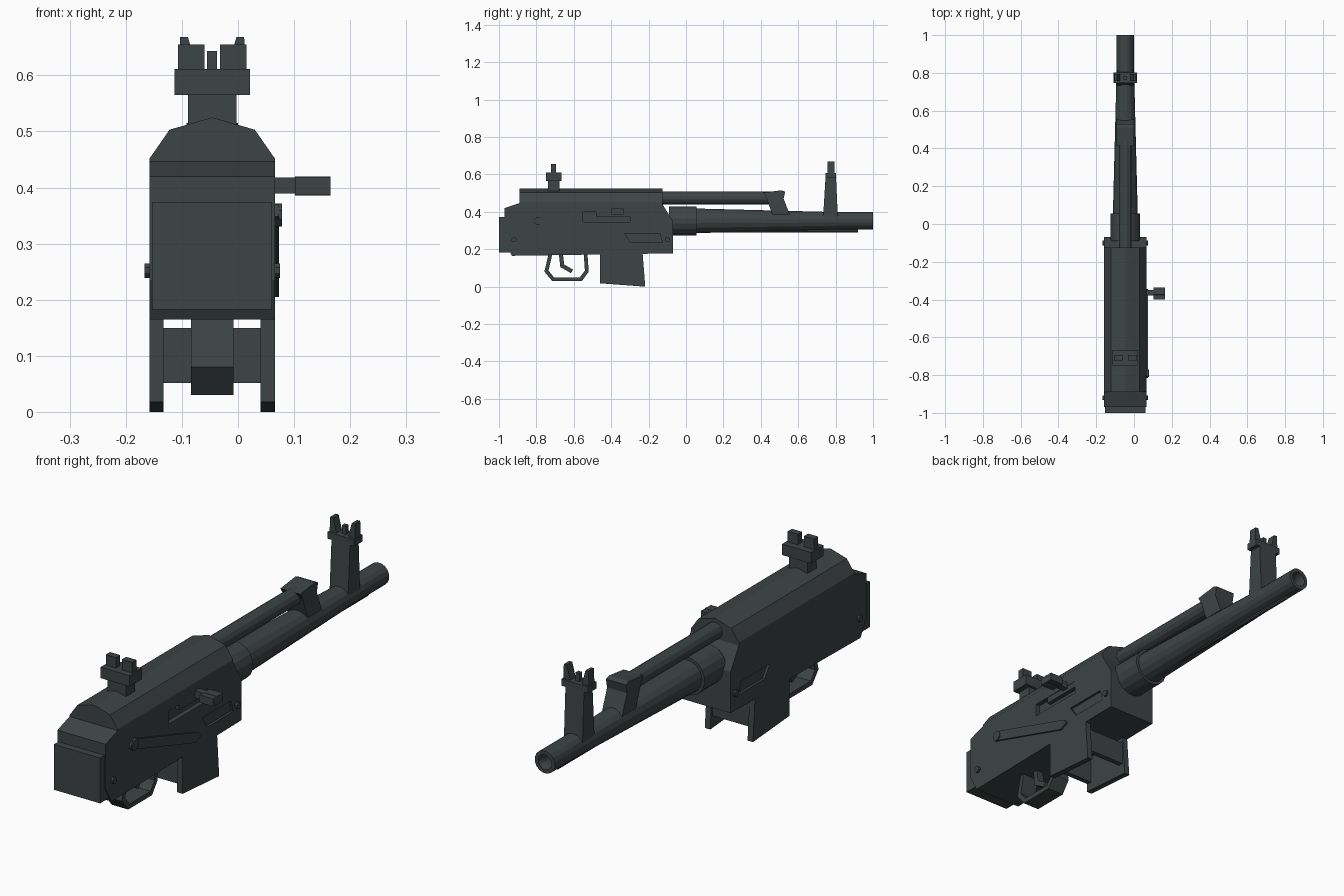
import bpy, bmesh, math
from mathutils import Vector

if "Cube" in bpy.data.objects:
    bpy.data.objects.remove(bpy.data.objects["Cube"])

CX = -0.046          # centre line of the gun body
HW = 0.1115          # half width of the receiver

metal = bpy.data.materials.new("dark_gunmetal")
metal.diffuse_color = (0.047, 0.057, 0.057, 1)
metal.use_nodes = True
metal.node_tree.nodes["Principled BSDF"].inputs["Base Color"].default_value = metal.diffuse_color


def finish(name, bm):
    bmesh.ops.recalc_face_normals(bm, faces=bm.faces)
    me = bpy.data.meshes.new(name)
    bm.to_mesh(me)
    bm.free()
    me.materials.append(metal)
    ob = bpy.data.objects.new(name, me)
    bpy.context.collection.objects.link(ob)
    return ob


def extrude(name, pts, a, b, axis="x"):
    """Extrude a 2D profile: (y, z) along x or (x, z) along y."""
    bm = bmesh.new()
    place = (lambda p, t: (t, p[0], p[1])) if axis == "x" else (lambda p, t: (p[0], t, p[1]))
    lo = [bm.verts.new(place(p, a)) for p in pts]
    hi = [bm.verts.new(place(p, b)) for p in pts]
    bm.faces.new(lo)
    bm.faces.new(hi[::-1])
    n = len(pts)
    for i in range(n):
        j = (i + 1) % n
        bm.faces.new((lo[i], lo[j], hi[j], hi[i]))
    return finish(name, bm)


def box(name, x, y, z):
    return extrude(name, [(y[0], z[0]), (y[1], z[0]), (y[1], z[1]), (y[0], z[1])], *x)


def lathe(name, profile, centre, axis="y", sides=12):
    """Revolve (radius, position) points about the x or y axis."""
    bm = bmesh.new()
    rings = []
    for r, t in profile:
        ring = []
        for i in range(sides if r else 1):
            a = 2 * math.pi * (i + 0.5) / sides
            u, v = r * math.cos(a), r * math.sin(a)
            ring.append(bm.verts.new((centre[0] + u, t, centre[1] + v) if axis == "y"
                                     else (t, centre[0] + u, centre[1] + v)))
        rings.append(ring)
    for p, q in zip(rings, rings[1:]):
        for i in range(sides):
            j = (i + 1) % sides
            f = [p[i % len(p)], p[j % len(p)], q[j % len(q)], q[i % len(q)]]
            bm.faces.new(list(dict.fromkeys(f)))
    return finish(name, bm)


def rod(name, r, a, b, centre, axis="y", sides=12):
    return lathe(name, [(0, a), (r, a), (r, b), (0, b)], centre, axis, sides)


def ribbon(name, path, thick, half):
    """Bent strip: the path is its outer edge, offset to the left for the inner edge."""
    p = [Vector(q) for q in path]
    inner = []
    for i, q in enumerate(p):
        d1 = (q - p[i - 1]).normalized() if i else (p[1] - q).normalized()
        d2 = (p[i + 1] - q).normalized() if i < len(p) - 1 else d1
        n1, n2 = Vector((-d1.y, d1.x)), Vector((-d2.y, d2.x))
        inner.append(q + (n1 + n2) * (thick / (1 + n1.dot(n2))))
    return extrude(name, p + inner[::-1], CX - half, CX + half)


def cut(target, cutter):
    m = target.modifiers.new("cut", "BOOLEAN")
    m.operation = "DIFFERENCE"
    m.solver = "EXACT"
    m.object = cutter
    cutter.hide_render = True
    cutter.hide_viewport = True


# receiver body, end cap and ridged top cover
receiver = extrude("receiver", [(-0.97, 0.235), (-0.93, 0.165), (-0.07, 0.178), (-0.07, 0.35),
                                (-0.125, 0.44), (-0.88, 0.45), (-0.97, 0.42)], CX - HW, CX + HW)
box("end_cap", (CX - 0.107, CX + 0.107), (-1.0, -0.92), (0.183, 0.373))
extrude("top_cover", [(CX - HW, 0.435), (CX + HW, 0.435), (CX + HW, 0.452), (CX + 0.076, 0.503),
                      (CX, 0.525), (CX - 0.076, 0.503), (CX - HW, 0.452)], -0.89, -0.125, "y")

# recesses: ejection slot on the right, a shallow dimple on both sides
R = CX + HW
cut(receiver, box("slot_cutter", (R - 0.02, R + 0.02), (-0.55, -0.30), (0.345, 0.40)))
dimple = [(-0.33, 0.285), (-0.14, 0.285), (-0.125, 0.235), (-0.295, 0.235)]
for s, side in ((1, "right"), (-1, "left")):
    e = CX + s * HW
    cut(receiver, extrude(side + "_dimple_cutter", dimple, e - 0.01, e + 0.01))
    # cross pins
    for label, y in (("rear", -0.92), ("front", -0.10)):
        rod(f"{side}_{label}_pin", 0.014, e - s * 0.02, e + s * 0.009, (y, 0.252), "x", 8)

# bolt carrier and charging handle
box("bolt_carrier", (R - 0.025, R - 0.002), (-0.48, -0.30), (0.375, 0.40))
box("handle_stem", (R - 0.02, 0.104), (-0.378, -0.35), (0.389, 0.418))
rod("handle_knob", 0.0185, 0.102, 0.165, (-0.367, 0.403), "x", 8).scale.y = 1.0
box("handle_knob_core", (0.102, 0.165), (-0.40, -0.335), (0.387, 0.419))

# selector lever
extrude("selector_lever", [(-0.815, 0.348), (-0.80, 0.335), (-0.385, 0.205), (-0.345, 0.222),
                           (-0.365, 0.242), (-0.775, 0.371), (-0.805, 0.371)], R - 0.005, R + 0.008)
rod("selector_pivot", 0.022, R - 0.005, R + 0.013, (-0.79, 0.351), "x", 8)

# magazine well: two side plates joined by cross walls
plate = [(-0.46, 0.018), (-0.218, 0.0), (-0.232, 0.18), (-0.46, 0.18)]
for s, side in ((1, "right"), (-1, "left")):
    extrude(side + "_well_plate", plate, CX + s * HW, CX + s * (HW - 0.025))
for label, y in (("rear", -0.455), ("front", -0.255)):
    box(label + "_well_wall", (CX - HW + 0.01, CX + HW - 0.01), (y, y + 0.022), (0.052, 0.15))

# trigger guard and trigger
ribbon("trigger_guard", [(-0.735, 0.175), (-0.757, 0.08), (-0.715, 0.03), (-0.557, 0.03),
                         (-0.52, 0.08), (-0.527, 0.175)], 0.02, 0.038)
ribbon("trigger", [(-0.68, 0.175), (-0.672, 0.105), (-0.615, 0.072)], 0.022, 0.016)

# barrel with a bored muzzle, collar, cleaning rod, gas tube
BZ = 0.352
lathe("barrel", [(0, -0.09), (0.067, -0.09), (0.067, 0.055), (0.047, 0.82), (0.047, 1.0),
                 (0.031, 1.0), (0.025, 0.97), (0.025, 0.9), (0, 0.9)], (CX, BZ), sides=16)
rod("barrel_collar", 0.079, -0.09, 0.055, (CX, BZ), sides=16)
rod("cleaning_rod", 0.009, 0.0, 0.92, (CX, 0.299), sides=8)
rod("gas_tube", 0.035, -0.14, 0.5, (CX, 0.474))
extrude("gas_block", [(0.412, 0.503), (0.43, 0.475), (0.462, 0.385), (0.555, 0.385), (0.522, 0.47),
                      (0.53, 0.508), (0.51, 0.515)], CX - 0.046, CX + 0.046)

# front sight: tapered post, platform, two ears and a pin
extrude("front_sight_post", [(0.733, 0.37), (0.812, 0.37), (0.802, 0.585), (0.746, 0.585)],
        CX - 0.043, CX + 0.043)
box("front_sight_platform", (CX - 0.062, CX + 0.062), (0.746, 0.802), (0.58, 0.608))
for s, side in ((1, "right"), (-1, "left")):
    extrude(side + "_front_sight_ear",
            [(CX + s * 0.025, 0.6), (CX + s * 0.06, 0.6), (CX + s * 0.057, 0.668),
             (CX + s * 0.043, 0.668)], 0.757, 0.793, "y")
box("front_sight_pin", (CX - 0.009, CX + 0.009), (0.766, 0.784), (0.6, 0.643))

# rear sight: base, crossbar and two blocks
box("rear_sight_base", (CX - 0.043, CX + 0.043), (-0.738, -0.676), (0.49, 0.57))
box("rear_sight_crossbar", (CX - 0.067, CX + 0.067), (-0.748, -0.666), (0.565, 0.611))
for s, side in ((1, "right"), (-1, "left")):
    box(side + "_rear_sight_block", (CX + s * 0.014, CX + s * 0.061), (-0.722, -0.694), (0.6, 0.655))
